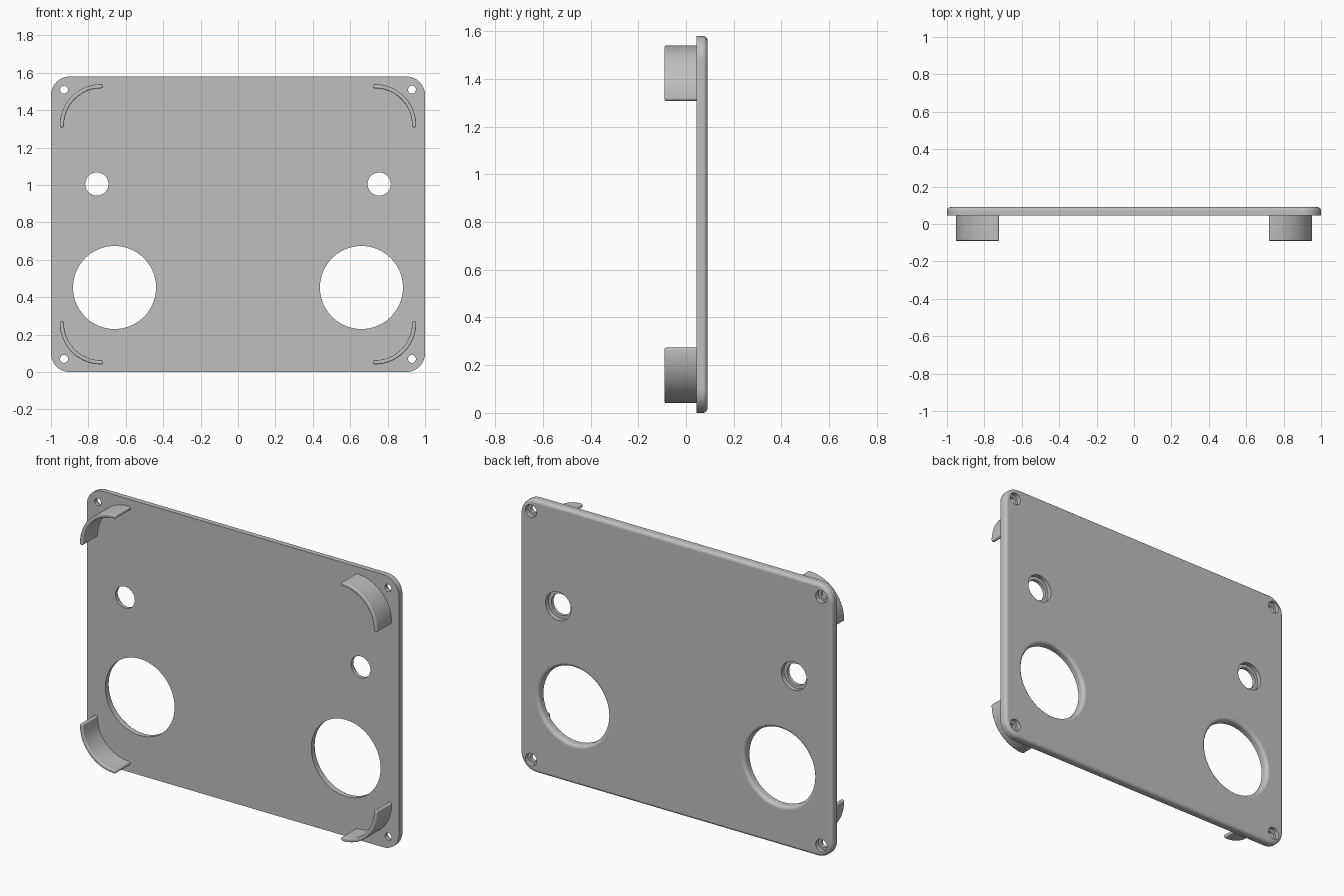
import bpy, bmesh
from math import cos, sin, pi, radians

cube = bpy.data.objects.get("Cube")
if cube:
    bpy.data.objects.remove(cube, do_unlink=True)

W, H = 1.0, 1.58              # half width, full height
FRONT, BACK, TIP = 0.045, 0.09, -0.09

grey = bpy.data.materials.new("plain grey")
grey.use_nodes = True
color = (0.52, 0.52, 0.52, 1)
grey.diffuse_color = color
grey.node_tree.nodes["Principled BSDF"].inputs["Base Color"].default_value = color


def loft(name, layers):
    """Skin a stack of (y, [(x, z), ...]) outlines and cap both ends."""
    bm = bmesh.new()
    rings = [[bm.verts.new((x, y, z)) for x, z in pts] for y, pts in layers]
    n = len(rings[0])
    for a, b in zip(rings, rings[1:]):
        for i in range(n):
            j = (i + 1) % n
            bm.faces.new((a[i], a[j], b[j], b[i]))
    bm.faces.new(rings[0])
    bm.faces.new(rings[-1])
    bmesh.ops.recalc_face_normals(bm, faces=bm.faces)
    mesh = bpy.data.meshes.new(name)
    bm.to_mesh(mesh)
    bm.free()
    mesh.materials.append(grey)
    obj = bpy.data.objects.new(name, mesh)
    bpy.context.collection.objects.link(obj)
    return obj


def arc(cx, cz, r, start, end, steps):
    angles = [radians(start + (end - start) * i / steps) for i in range(steps + 1)]
    return [(cx + r * cos(a), cz + r * sin(a)) for a in angles]


def fillet(y, size, direction, steps=6):
    """(y, inset) pairs of a quarter-round that ends at y."""
    return [(y - direction * size * (1 - sin(t)), size * (1 - cos(t)))
            for t in (pi / 2 * i / steps for i in range(steps + 1))]


def smooth(obj):
    bpy.ops.object.select_all(action='DESELECT')
    obj.select_set(True)
    bpy.context.view_layer.objects.active = obj
    bpy.ops.object.shade_smooth_by_angle(angle=radians(35))
    mod = obj.modifiers.new("flat normals", 'WEIGHTED_NORMAL')
    mod.keep_sharp = True


# Rounded plate with a soft back edge
def plate_outline(inset):
    r, pts = 0.1, []
    for k, (sx, cz) in enumerate([(1, H - r), (-1, H - r), (-1, r), (1, r)]):
        pts += arc(sx * (W - r), cz, r - inset, 90 * k, 90 * k + 90, 12)
    return pts


plate = loft("plate", [(FRONT, plate_outline(0))] +
             [(y, plate_outline(d)) for y, d in fillet(BACK, 0.02, 1)])

# Hole cutters: stepped small holes and large holes with a flared back rim
OVER = 0.02
small = [(FRONT - OVER, 0.062), (0.065, 0.062), (0.065, 0.082), (BACK + OVER, 0.082)]
screw = [(FRONT - OVER, 0.021), (0.065, 0.021), (0.065, 0.036), (BACK + OVER, 0.036)]
large = [(FRONT - OVER, 0.222), (0.07, 0.222)]
large += [(0.07 + 0.02 * sin(t), 0.222 + 0.02 * (1 - cos(t)))
          for t in (pi / 12 * i for i in range(1, 7))] + [(BACK + OVER, 0.242)]
holes = [("screw_hole", 0.93, 0.07, screw), ("screw_hole", 0.93, H - 0.07, screw),
         ("small_hole", 0.755, 1.005, small), ("large_hole", 0.66, 0.452, large)]
cutters = []
for name, x, z, profile in holes:
    for side in (-1, 1):
        steps = 72 if profile is large else 36
        cutter = loft(name + "_cutter",
                      [(y, arc(side * x, z, r, 0, 360, steps)[:-1]) for y, r in profile])
        cutter.hide_render = True
        cut = plate.modifiers.new(name, 'BOOLEAN')
        cut.operation = 'DIFFERENCE'
        cut.solver = 'EXACT'
        cut.object = cutter
        cutters.append(cutter)

# Apply the cuts, then drop the cutters
graph = bpy.context.evaluated_depsgraph_get()
cut_mesh = bpy.data.meshes.new_from_object(plate.evaluated_get(graph))
plate.modifiers.clear()
plate.data = cut_mesh
for cutter in cutters:
    bpy.data.objects.remove(cutter, do_unlink=True)
smooth(plate)


# Curved locating tabs near the corners, with round ends and soft tips
def tab_outline(cx, cz, turn, inset):
    mid, half = 0.21, 0.011
    w = half - inset
    pts = arc(cx, cz, mid + w, turn, turn + 90, 20)
    for end, a in ((1, turn + 90), (0, turn)):
        ex, ez = cx + mid * cos(radians(a)), cz + mid * sin(radians(a))
        start = a if end else a + 180
        pts += arc(ex, ez, w, start, start + 180, 8)[1:-1]
        if end:
            pts += arc(cx, cz, mid - w, turn + 90, turn, 20)
    return pts


for k, (label, sx, cz) in enumerate([("upper_left", 1, 1.318), ("upper_right", -1, 1.318),
                                     ("lower_right", -1, 0.262), ("lower_left", 1, 0.262)]):
    layers = [(FRONT + 0.005, tab_outline(sx * 0.732, cz, 90 * k, 0))]
    layers += [(y, tab_outline(sx * 0.732, cz, 90 * k, d)) for y, d in fillet(TIP, 0.007, -1, 4)]
    smooth(loft(label + "_tab", layers))
